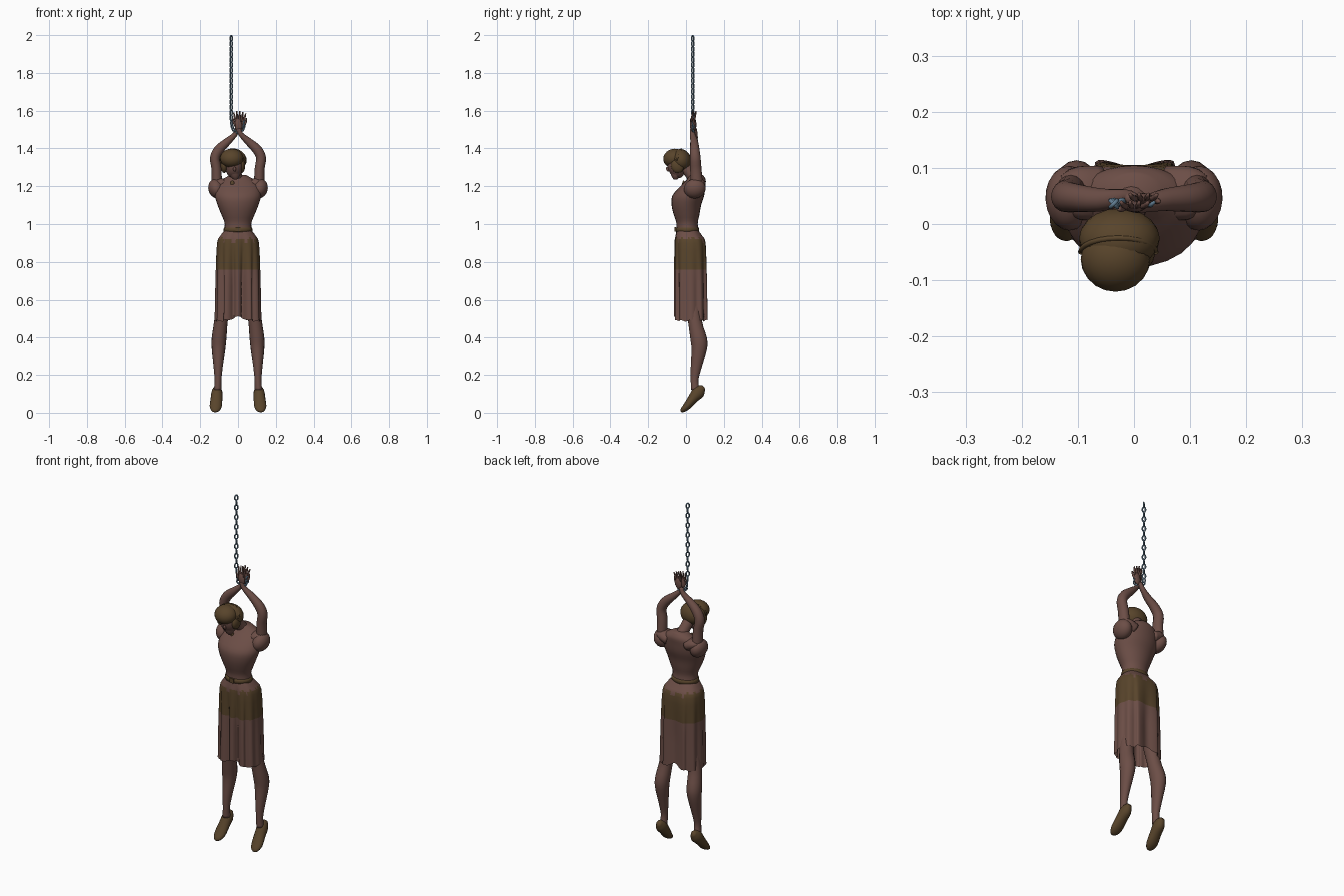
import bpy, bmesh, math
from mathutils import Vector, Matrix

if "Cube" in bpy.data.objects:
    bpy.data.objects.remove(bpy.data.objects["Cube"])


def mat(name, col):
    m = bpy.data.materials.new(name)
    m.diffuse_color = (*col, 1)
    m.use_nodes = True
    m.node_tree.nodes["Principled BSDF"].inputs["Base Color"].default_value = m.diffuse_color
    return m


BROWN = mat("reddish_brown", (0.150, 0.076, 0.062))
OLIVE = mat("olive_brown", (0.098, 0.058, 0.024))
STEEL = mat("steel_blue", (0.120, 0.205, 0.285))


def finish(name, bm, mats, smooth=True):
    me = bpy.data.meshes.new(name)
    bmesh.ops.recalc_face_normals(bm, faces=bm.faces)
    for f in bm.faces:
        f.smooth = smooth
    bm.to_mesh(me)
    bm.free()
    for m in mats:
        me.materials.append(m)
    ob = bpy.data.objects.new(name, me)
    bpy.context.collection.objects.link(ob)
    return ob


def spline(pts, n):
    """Catmull-Rom resampling of rows of numbers."""
    out = []
    for i in range(len(pts) - 1):
        a, b, c, d = (pts[max(0, min(len(pts) - 1, i + k))] for k in (-1, 0, 1, 2))
        for j in range(n):
            t = j / n
            out.append([0.5 * (2 * q + (r - p) * t + (2 * p - 5 * q + 4 * r - s) * t * t
                               + (3 * q - p - 3 * r + s) * t ** 3) for p, q, r, s in zip(a, b, c, d)])
    return out + [list(pts[-1])]


def tube(name, rows, m, sides=16, steps=3, flat=False, ref=(1, 0, 0)):
    """Loft rows of (x, y, z, half width, half depth)."""
    rows = spline(rows, steps)
    bm = bmesh.new()
    rings = []
    for i, (x, y, z, ra, rb) in enumerate(rows):
        u, v = Vector(ref), Vector((0, 1, 0))
        if not flat:
            t = (Vector(rows[min(i + 1, len(rows) - 1)][:3]) - Vector(rows[max(i - 1, 0)][:3])).normalized()
            u = (u - t * u.dot(t)).normalized()
            v = t.cross(u)
        c = Vector((x, y, z))
        rings.append([bm.verts.new(c + u * ra * math.cos(k * math.tau / sides)
                                   + v * rb * math.sin(k * math.tau / sides)) for k in range(sides)])
    for a, b in zip(rings, rings[1:]):
        for k in range(sides):
            bm.faces.new((a[k], a[(k + 1) % sides], b[(k + 1) % sides], b[k]))
    bm.faces.new(rings[0])
    bm.faces.new(rings[-1])
    return finish(name, bm, [m])


def ball(name, c, r, m, rot=(0, 0, 0)):
    bm = bmesh.new()
    bmesh.ops.create_uvsphere(bm, u_segments=20, v_segments=12, radius=1)
    ob = finish(name, bm, [m])
    ob.location, ob.scale, ob.rotation_euler = c, r, rot
    return ob


def box(name, c, s, m):
    bm = bmesh.new()
    bmesh.ops.create_cube(bm, size=1)
    ob = finish(name, bm, [m], False)
    ob.location, ob.scale = c, s
    return ob


def link(name, c, d, turn, length, width, wire):
    """Oval chain link, long axis along d."""
    bm = bmesh.new()
    n, k = 16, 6
    q = Vector(d).to_track_quat('Z', 'Y').to_matrix() @ Matrix.Rotation(turn, 3, 'Z')
    vs = []
    for i in range(n):
        a = i * math.tau / n
        o = Vector((math.cos(a), 0, math.sin(a)))
        p = Vector((o.x * (width / 2 - wire), 0, o.z * (length / 2 - wire)))
        for j in range(k):
            b = j * math.tau / k
            vs.append(bm.verts.new(q @ (p + o * wire * math.cos(b) + Vector((0, wire * math.sin(b), 0)))
                                   + Vector(c)))
    for i in range(n):
        for j in range(k):
            i2, j2 = (i + 1) % n, (j + 1) % k
            bm.faces.new((vs[i * k + j], vs[i2 * k + j], vs[i2 * k + j2], vs[i * k + j2]))
    return finish(name, bm, [STEEL])


# Torso, neck, belt
tube("torso", [(0, .01, .94, .078, .064), (0, .006, 1.0, .07, .056), (0, .003, 1.05, .088, .068),
               (0, .002, 1.10, .108, .078), (0, .012, 1.15, .122, .084), (0, .036, 1.20, .115, .066),
               (0, .054, 1.235, .085, .05), (0, .055, 1.26, .04, .034)], BROWN, 24, flat=True)
tube("neck", [(0, .055, 1.22, .036, .034), (-.01, .025, 1.265, .03, .03), (-.02, -.02, 1.32, .03, .03)], BROWN)
tube("belt", [(0, .007, .958, .071, .058), (0, .007, .96, .077, .063), (0, .007, .981, .075, .061),
              (0, .007, .983, .07, .056)], OLIVE, 24, 1, True)
box("belt_buckle", (0, -.056, .972), (.026, .008, .026), OLIVE)
ball("collar_pin", (-.03, -.012, 1.214), (.011, .008, .016), OLIVE)

# Pleated skirt with a darker hip band, open at the hem
bm = bmesh.new()
N = 96
rings = []
for z, rx, cy, ry in spline([(.965, .072, .008, .057), (.94, .092, .015, .070), (.90, .110, .023, .084),
                             (.76, .115, .026, .089), (.62, .117, .027, .091), (.488, .120, .028, .092)], 3):
    t = min(1, max(0, (.96 - z) / .3))
    ring = []
    for k in range(N):
        a = k * math.tau / N
        ca, sa = math.cos(a), math.sin(a)
        s = 1 + t * .035 * math.cos(12 * a)
        # Deep folds between the legs, front and back
        for centre, depth, w in ((-1.75, .3, .1), (-1.38, .34, .12), (1.57, .25, .2), (-.85, .1, .1),
                                 (-2.3, .1, .1), (.9, .1, .1), (2.2, .1, .1)):
            da = math.atan2(math.sin(a - centre), math.cos(a - centre))
            s -= depth * t * math.exp(-(da / w) ** 2)
        x = rx * math.copysign(abs(ca) ** .8, ca) * s
        y = cy + ry * math.copysign(abs(sa) ** .8, sa) * s
        hem = .02 * math.exp(-(x / .045) ** 2) + .004 * math.cos(12 * a) if z < .49 else 0
        ring.append(bm.verts.new((x, y, z + hem)))
    rings.append(ring)
for a, b in zip(rings, rings[1:]):
    for k in range(N):
        f = bm.faces.new((a[k], a[(k + 1) % N], b[(k + 1) % N], b[k]))
        c = f.calc_center_median()
        f.material_index = 1 if .758 < c.z < .91 + .12 * abs(c.x) + .01 * math.sin(k * .8) else 0
finish("skirt", bm, [BROWN, OLIVE])

# Limbs on both sides
for s, side in ((-1, "right"), (1, "left")):
    tube(side + "_leg", [(s * .055, .03, .86, .045, .05), (s * .072, .036, .62, .038, .045),
                         (s * .09, .047, .49, .036, .037), (s * .1, .066, .40, .039, .044),
                         (s * .103, .070, .34, .036, .041), (s * .105, .054, .24, .024, .029),
                         (s * .106, .045, .17, .018, .02), (s * .108, .05, .12, .02, .024)], BROWN, flat=True)
    tube(side + "_shoe", [(s * .11, .094, .136, .012, .012), (s * .111, .068, .112, .028, .034),
                          (s * .114, .035, .073, .031, .026), (s * .118, .004, .034, .032, .02),
                          (s * .12, -.018, .014, .022, .013), (s * .12, -.027, .006, .008, .005)], OLIVE)
    ball(side + "_puffed_sleeve", (s * .115, .046, 1.187), (.042, .058, .052), BROWN, (.2, s * .3, 0))
    tube(side + "_shoulder", [(s * .06, .055, 1.2, .035, .05), (s * .1, .055, 1.215, .03, .048),
                              (s * .125, .052, 1.222, .018, .035)], BROWN, 14, 3, ref=(0, 0, 1))
    wy = .038 + s * -.007
    tube(side + "_arm", [(s * .112, .058, 1.2, .028, .032), (s * .114, .052, 1.29, .026, .03),
                         (s * .122, .049, 1.35, .026, .028), (s * .1, .046, 1.395, .026, .025),
                         (s * .055, .043, 1.437, .02, .02), (s * .015, wy + .003, 1.475, .013, .014),
                         (s * .002, wy, 1.505, .013, .011)], BROWN)
    # Hand: palm, spread fingers and thumb
    hx = -s * .008 + .009
    ball(side + "_palm", (hx, wy, 1.525), (.02, .010, .034), BROWN, (0, -s * .1, 0))
    for i in range(4):
        f = i - 1.5
        tip = 1.599 - .008 * abs(f + .3)
        tube(f"{side}_finger_{i}", [(hx + f * .009, wy, 1.54, .0055, .0055),
                                    (hx + f * .013, wy + .002, 1.57, .005, .005),
                                    (hx + f * .016, wy + .008, tip, .003, .003)], BROWN, 8, 2)
    tube(side + "_thumb", [(hx - s * .012, wy, 1.515, .006, .006), (hx - s * .024, wy - .004, 1.54, .006, .006),
                           (hx - s * .028, wy - .005, 1.56, .003, .003)], BROWN, 8, 2)

# Bowed head with bobbed hair
ball("face", (-.02, -.052, 1.302), (.046, .044, .062), BROWN, (.35, .1, 0))
ball("nose", (-.018, -.096, 1.29), (.008, .009, .013), BROWN, (.4, 0, 0))
tube("chin", [(-.018, -.055, 1.275, .032, .03), (-.014, -.055, 1.25, .022, .02),
              (-.012, -.055, 1.236, .01, .01)], BROWN)
ball("hair_crown", (-.033, -.063, 1.348), (.062, .058, .05), OLIVE, (.25, 0, 0))
ball("hair_back", (-.026, -.026, 1.338), (.072, .053, .06), OLIVE, (.35, 0, 0))
for s in (-1, 1):
    ball("hair_side_lock", (-.027 + s * .046, -.045, 1.308), (.019, .034, .038), OLIVE, (.3, 0, 0))
# Raised rim where the crown meets the hair roll
tube("hair_rim", [(-.028 + .067 * math.cos(a), -.05 + .025 * math.sin(a), 1.338 + .057 * math.sin(a), .005, .005)
                  for a in [math.pi * i / 12 for i in range(13)]], OLIVE, 8, 1, ref=(0, 1, 0))

# Hanging chain, then the loop that passes under the wrists
count = 16
for i in range(count):
    link(f"chain_link_{i}", (-.036, .036, 1.982 - i * .028), (0, 0, 1),
         math.pi / 4 + (i % 2) * math.pi / 2, .037, .025, .0042)
for i in range(9):
    a = math.pi + math.pi * i / 8
    link(f"wrist_loop_link_{i}", (.034 * math.cos(a), .038, 1.535 + .05 * math.sin(a)),
         (-.034 * math.sin(a), 0, .05 * math.cos(a)), math.pi / 4 + (i % 2) * math.pi / 2, .028, .022, .004)
